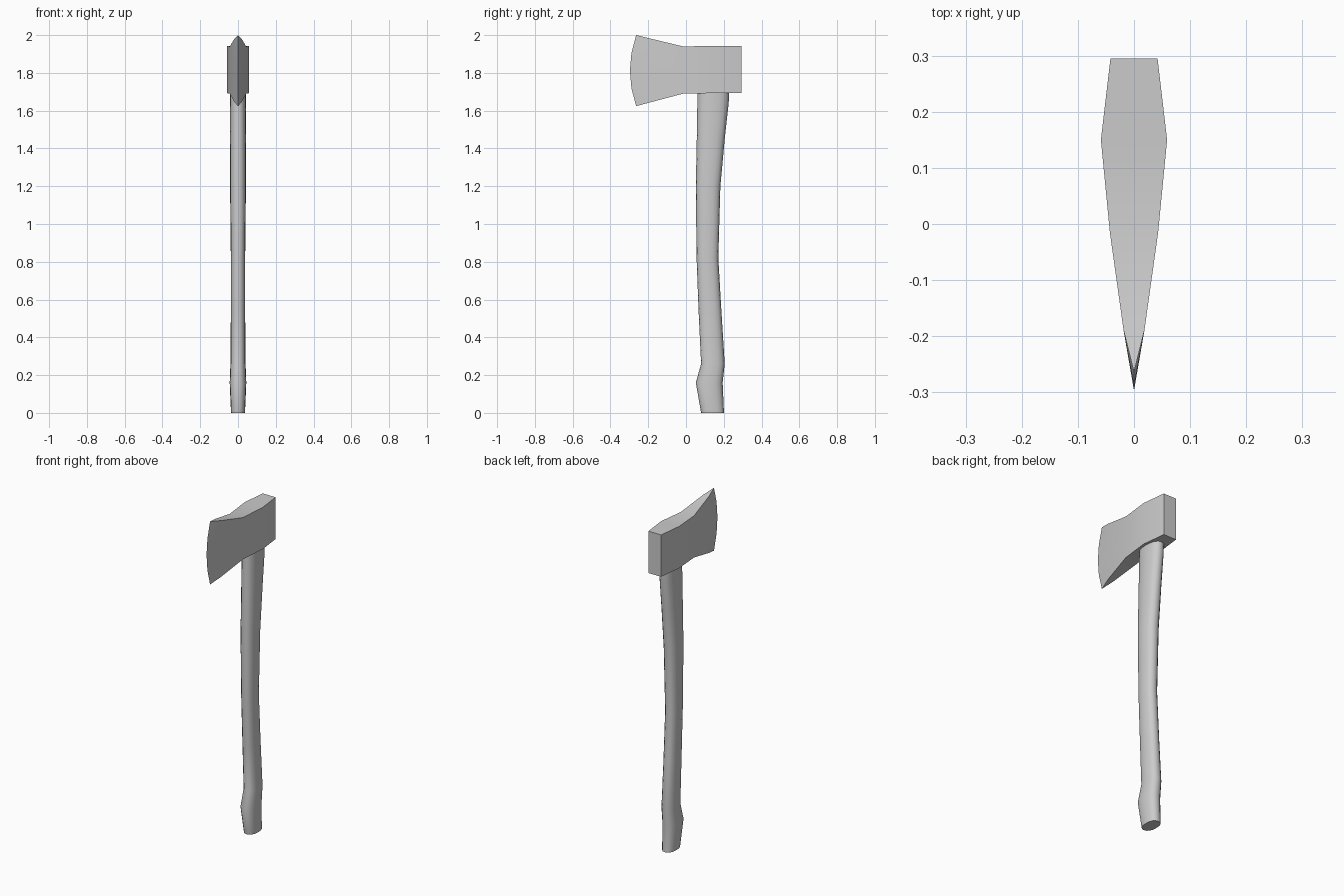
import bpy, bmesh, math

if "Cube" in bpy.data.objects:
    bpy.data.objects.remove(bpy.data.objects["Cube"])


def finish(bm, name, angle):
    bmesh.ops.remove_doubles(bm, verts=bm.verts, dist=0.0005)
    bmesh.ops.recalc_face_normals(bm, faces=bm.faces)
    mesh = bpy.data.meshes.new(name)
    bm.to_mesh(mesh)
    bm.free()
    obj = bpy.data.objects.new(name, mesh)
    bpy.context.collection.objects.link(obj)
    bpy.ops.object.select_all(action='DESELECT')
    obj.select_set(True)
    bpy.context.view_layer.objects.active = obj
    bpy.ops.object.shade_smooth_by_angle(angle=math.radians(angle))
    return obj


def loft(name, rings, angle):
    """Skin a list of equal-length closed rings and cap both ends."""
    bm = bmesh.new()
    loops = [[bm.verts.new(p) for p in ring] for ring in rings]
    n = len(loops[0])
    for a, b in zip(loops, loops[1:]):
        for i in range(n):
            j = (i + 1) % n
            bm.faces.new((a[i], a[j], b[j], b[i]))
    bm.faces.new(loops[0])
    bm.faces.new(loops[-1])
    return finish(bm, name, angle)


# Handle: z, front y, back y, half width of each oval section
sections = [
    (0.0, 0.080, 0.201, 0.037), (0.16, 0.052, 0.194, 0.044),
    (0.26, 0.080, 0.205, 0.040), (0.53, 0.067, 0.188, 0.038),
    (0.82, 0.056, 0.171, 0.038), (1.20, 0.052, 0.182, 0.042),
    (1.45, 0.057, 0.205, 0.043), (1.64, 0.060, 0.226, 0.043),
    (1.72, 0.061, 0.229, 0.043),
]
SIDES = 16


def oval(z, y0, y1, hw):
    ring = []
    for i in range(SIDES):
        t = 2 * math.pi * i / SIDES
        c, s = math.cos(t), math.sin(t)
        ring.append((math.copysign(abs(c) ** 0.85, c) * hw,
                     (y0 + y1) / 2 + math.copysign(abs(s) ** 0.85, s) * (y1 - y0) / 2, z))
    return ring


loft("handle", [oval(*s) for s in sections], 35)

# Axe head: columns from butt to cutting edge, thickness tapering to nothing
ROWS = 4
stations = [  # y, half width, bottom z, top z, forward bow at mid height
    (0.295, 0.042, 1.693, 1.943, 0.0), (0.150, 0.059, 1.693, 1.943, 0.0),
    (-0.015, 0.043, 1.690, 1.940, 0.0), (-0.190, 0.0185, 1.644, 1.982, 0.0),
    (-0.264, 0.0, 1.624, 2.000, 0.033),
]
bm = bmesh.new()
grid = {}
for i, (y, hw, z0, z1, bow) in enumerate(stations):
    for side in (-1, 1):
        for r in range(ROWS + 1):
            t = r / ROWS
            grid[i, side, r] = bm.verts.new(
                (side * hw, y - bow * (1 - (2 * t - 1) ** 2), z0 + (z1 - z0) * t))
for i in range(len(stations) - 1):
    for side in (-1, 1):
        for r in range(ROWS):
            bm.faces.new((grid[i, side, r], grid[i + 1, side, r],
                          grid[i + 1, side, r + 1], grid[i, side, r + 1]))
    for r in (0, ROWS):
        bm.faces.new((grid[i, -1, r], grid[i, 1, r], grid[i + 1, 1, r], grid[i + 1, -1, r]))
for r in range(ROWS):
    bm.faces.new((grid[0, -1, r], grid[0, 1, r], grid[0, 1, r + 1], grid[0, -1, r + 1]))
finish(bm, "axe_head", 20)
